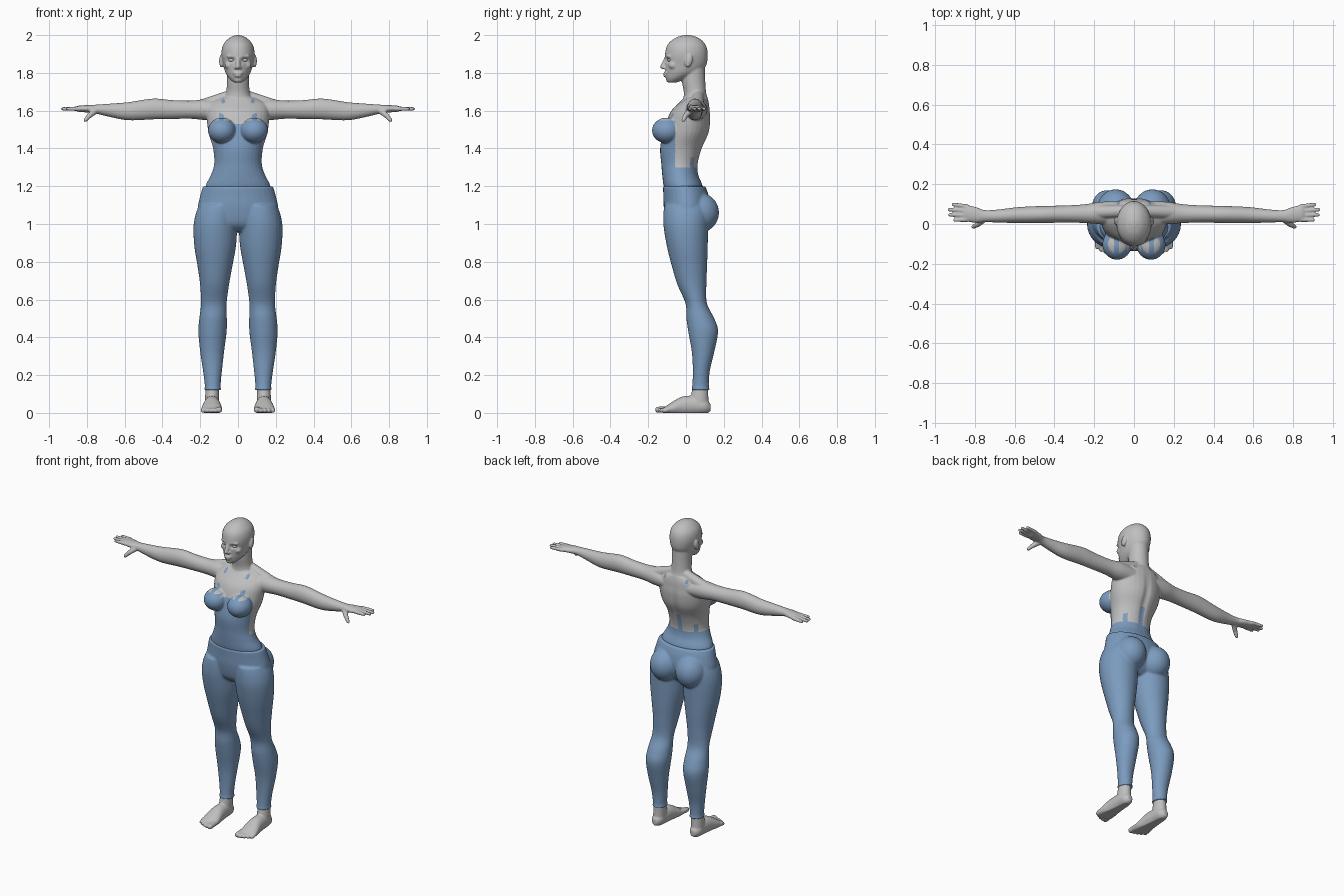
import bpy, bmesh, math
from mathutils import Vector, Matrix

if "Cube" in bpy.data.objects:
    bpy.data.objects.remove(bpy.data.objects["Cube"])

BOTH = (1, -1)


def material(name, rgb):
    m = bpy.data.materials.new(name)
    m.use_nodes = True
    m.diffuse_color = (*rgb, 1)
    bsdf = next(n for n in m.node_tree.nodes if n.type == 'BSDF_PRINCIPLED')
    bsdf.inputs["Base Color"].default_value = (*rgb, 1)
    return m


SKIN = material("pale grey skin", (0.52, 0.52, 0.52))
CLOTH = material("dusty blue cloth", (0.2, 0.33, 0.52))


def spline(a, b, c, d, t):
    return 0.5 * (2 * b + (c - a) * t + (2 * a - 5 * b + 4 * c - d) * t ** 2
                  + (3 * b - a - 3 * c + d) * t ** 3)


def loft(bm, rings, axis='z', sides=(1,), n=32, steps=5):
    """Smooth tube through ellipses: (position, centre a, centre b, radius a, radius b)."""
    last = len(rings) - 1
    dense = []
    for i in range(last):
        four = [rings[max(0, min(last, i + k))] for k in (-1, 0, 1, 2)]
        for s in range(steps):
            dense.append([spline(*col, s / steps) for col in zip(*four)])
    dense.append(rings[last])
    for side in sides:
        loops = []
        for t, a, b, ra, rb in dense:
            loop = []
            for k in range(n):
                ang = math.tau * k / n
                u, v = a + ra * math.cos(ang), b + rb * math.sin(ang)
                x, y, z = {'x': (t, u, v), 'y': (u, t, v), 'z': (u, v, t)}[axis]
                loop.append(bm.verts.new((x * side, y, z)))
            loops.append(loop)
        for p, q in zip(loops, loops[1:]):
            for k in range(n):
                j = (k + 1) % n
                bm.faces.new((p[k], p[j], q[j], q[k]))
        bm.faces.new(loops[0])
        bm.faces.new(loops[-1])


def ball(bm, centre, radii, sides=(1,), tilt=0):
    for s in sides:
        place = Matrix.Translation((centre[0] * s, *centre[1:])) @ Matrix.Rotation(tilt, 4, 'X')
        bmesh.ops.create_uvsphere(bm, u_segments=24, v_segments=16, radius=1,
                                  matrix=place @ Matrix.Diagonal((*radii, 1)))


def rod(bm, start, end, r1, r2, sides=(1,)):
    for s in sides:
        a, b = (Vector((p[0] * s, p[1], p[2])) for p in (start, end))
        turn = (b - a).to_track_quat('Z', 'Y').to_matrix().to_4x4()
        bmesh.ops.create_cone(bm, cap_ends=True, segments=16, radius1=r1, radius2=r2,
                              depth=(b - a).length,
                              matrix=Matrix.Translation((a + b) / 2) @ turn)
        ball(bm, a, (r1,) * 3)
        ball(bm, b, (r2,) * 3)


def finish(name, bm, mats, voxel=None, smooth=6, shape=None, rule=None):
    """Fuse overlapping volumes, sculpt with shape(), colour faces with rule()."""
    bmesh.ops.recalc_face_normals(bm, faces=bm.faces)
    mesh = bpy.data.meshes.new(name)
    bm.to_mesh(mesh)
    bm.free()
    ob = bpy.data.objects.new(name, mesh)
    bpy.context.scene.collection.objects.link(ob)
    if voxel:
        fuse = ob.modifiers.new("fuse", 'REMESH')
        fuse.mode = 'VOXEL'
        fuse.voxel_size = voxel
        soft = ob.modifiers.new("soften", 'SMOOTH')
        soft.iterations = smooth
        graph = bpy.context.evaluated_depsgraph_get()
        fused = bpy.data.meshes.new_from_object(ob.evaluated_get(graph))
        ob.modifiers.clear()
        ob.data = fused
        bpy.data.meshes.remove(mesh)
        fused.name = name
    ob.data.materials.clear()
    for m in mats:
        ob.data.materials.append(m)
    if shape:
        for v in ob.data.vertices:
            v.co = shape(*v.co)
    for p in ob.data.polygons:
        p.use_smooth = True
        p.material_index = int(rule(*p.center)) if rule else 0
    return ob


# Torso, neck and bust
bm = bmesh.new()
loft(bm, [(1.15, 0, -.01, .16, .09), (1.2, 0, -.015, .172, .103), (1.26, 0, -.03, .143, .096),
          (1.32, 0, -.033, .126, .098), (1.4, 0, -.025, .132, .112), (1.48, 0, 0, .155, .122),
          (1.55, 0, .015, .165, .116), (1.6, 0, .025, .165, .102), (1.64, 0, .042, .15, .08),
          (1.67, 0, .052, .09, .062)])
loft(bm, [(1.6, 0, .05, .085, .07), (1.66, 0, .05, .074, .064), (1.7, 0, .047, .062, .059),
          (1.76, 0, .04, .059, .062), (1.83, 0, .04, .06, .06)])
ball(bm, (.085, -.102, 1.495), (.074, .078, .068), BOTH)
rod(bm, (.04, .065, 1.68), (.19, .06, 1.625), .03, .035, BOTH)

# Arms and palms
loft(bm, [(.08, .055, 1.6, .06, .05), (.17, .055, 1.605, .056, .055), (.25, .052, 1.605, .047, .048),
          (.35, .05, 1.606, .043, .05), (.45, .048, 1.609, .043, .055), (.58, .045, 1.597, .04, .048),
          (.68, .04, 1.602, .033, .035), (.75, .04, 1.608, .03, .024), (.79, .045, 1.61, .039, .02),
          (.84, .054, 1.61, .042, .017), (.855, .056, 1.61, .036, .012)], 'x', BOTH)

# Fingers and thumbs
for i, tip in enumerate((.9, .925, .928, .908)):
    rod(bm, (.84, .022 + .022 * i, 1.61), (tip, .02 + .026 * i, 1.61), .0125, .0095, BOTH)
rod(bm, (.755, .025, 1.6), (.785, -.002, 1.575), .018, .014, BOTH)
rod(bm, (.785, -.002, 1.575), (.808, -.014, 1.55), .014, .0105, BOTH)

# Skull and jaw
loft(bm, [(1.75, 0, -.072, .024, .024), (1.77, 0, -.05, .046, .056), (1.8, 0, -.02, .066, .089),
          (1.84, 0, -.002, .078, .109), (1.9, 0, .002, .088, .113), (1.95, 0, .003, .078, .1),
          (1.985, 0, .005, .046, .062), (2.0, 0, .005, .012, .016)])

# Nose, brows, cheeks, lips, chin and ears
rod(bm, (0, -.104, 1.882), (0, -.124, 1.833), .009, .0125)
ball(bm, (.012, -.113, 1.827), (.009, .012, .008), BOTH)
rod(bm, (.016, -.105, 1.886), (.055, -.09, 1.888), .007, .006, BOTH)
ball(bm, (.047, -.068, 1.84), (.024, .024, .022), BOTH)
ball(bm, (0, -.1, 1.8), (.03, .014, .02))
ball(bm, (0, -.11, 1.797), (.024, .011, .006))
ball(bm, (0, -.108, 1.784), (.02, .012, .007))
ball(bm, (0, -.086, 1.764), (.024, .02, .017))
ball(bm, (.088, .014, 1.863), (.012, .02, .036), BOTH, tilt=-.25)


def sculpt(x, y, z):
    if y < 0 and z > 1.8:  # eye sockets
        y += .015 * math.exp(-((abs(x) - .034) / .016) ** 2 - ((z - 1.868) / .011) ** 2)
    if y > 0 and z < 1.66:  # spine groove
        y -= .01 * math.exp(-(x / .022) ** 2 - ((z - 1.45) / .13) ** 2)
    return x, y, z


def bodice(x, y, z):
    ax = abs(x)
    if ax > .19 or z > 1.7:
        return False
    if abs(ax - .078) < .01 and 1.64 < z < 1.665 - abs(ax - .078):  # shoulder scraps
        return True
    if z < 1.3:
        return True
    if y < -.058:  # ragged neckline
        edge = 1.53 if ax < .035 else 1.548
        if .075 < ax < .1:
            edge = 1.585 - max(0, .085 - ax)
        return z < edge
    if y > .02:  # low back with a strip up the spine
        return z < (1.41 if ax < .016 else 1.35 if .085 < ax < .105 else 1.3)
    return False


finish("upper_body", bm, (SKIN, CLOTH), .0045, 7, sculpt, bodice)

# Eyes
for side, word in zip(BOTH, ("left", "right")):
    bm = bmesh.new()
    ball(bm, (.034 * side, -.086, 1.868), (.017, .012, .009))
    finish(word + "_eye", bm, (SKIN,))

# Leggings: hips, seat and legs
bm = bmesh.new()
loft(bm, [(1.2, 0, -.01, .186, .112), (1.15, 0, 0, .2, .12), (1.08, 0, .005, .214, .122),
          (1.0, 0, 0, .2, .1), (.96, 0, 0, .12, .06)])
ball(bm, (.092, .072, 1.06), (.095, .103, .105), BOTH)
loft(bm, [(1.1, .105, 0, .1, .115), (1.05, .113, 0, .112, .12), (.98, .12, 0, .116, .118),
          (.88, .121, .007, .11, .108), (.78, .122, .018, .093, .094), (.68, .124, .031, .077, .077),
          (.58, .128, .054, .068, .057), (.5, .132, .076, .073, .074), (.43, .135, .091, .075, .079),
          (.32, .137, .09, .063, .059), (.22, .135, .081, .05, .045), (.145, .134, .077, .042, .044),
          (.12, .134, .077, .046, .05)], 'z', BOTH)
finish("leggings", bm, (CLOTH,), .0065, 5)

# Feet with toes, soles pressed flat
for side, word in zip(BOTH, ("left", "right")):
    bm = bmesh.new()
    one = (side,)
    loft(bm, [(.16, .134, .078, .034, .038), (.09, .137, .072, .037, .046),
              (.03, .138, .07, .038, .052)], 'z', one)
    loft(bm, [(.13, .138, .028, .016, .02), (.1, .138, .035, .036, .04), (.04, .138, .04, .041, .05),
              (-.02, .138, .036, .046, .05), (-.07, .139, .024, .054, .036),
              (-.11, .139, .014, .053, .02), (-.12, .139, .013, .045, .014)], 'y', one)
    for i, tip in enumerate((-.147, -.146, -.138, -.128, -.114)):
        r = .0165 if i == 0 else .0125
        x = .1 + .021 * i
        rod(bm, (x, -.09, .02), (x, tip, r), r, r, one)
    finish(word + "_foot", bm, (SKIN,), .0045, 4, lambda x, y, z: (x, y, max(z, 0)))
